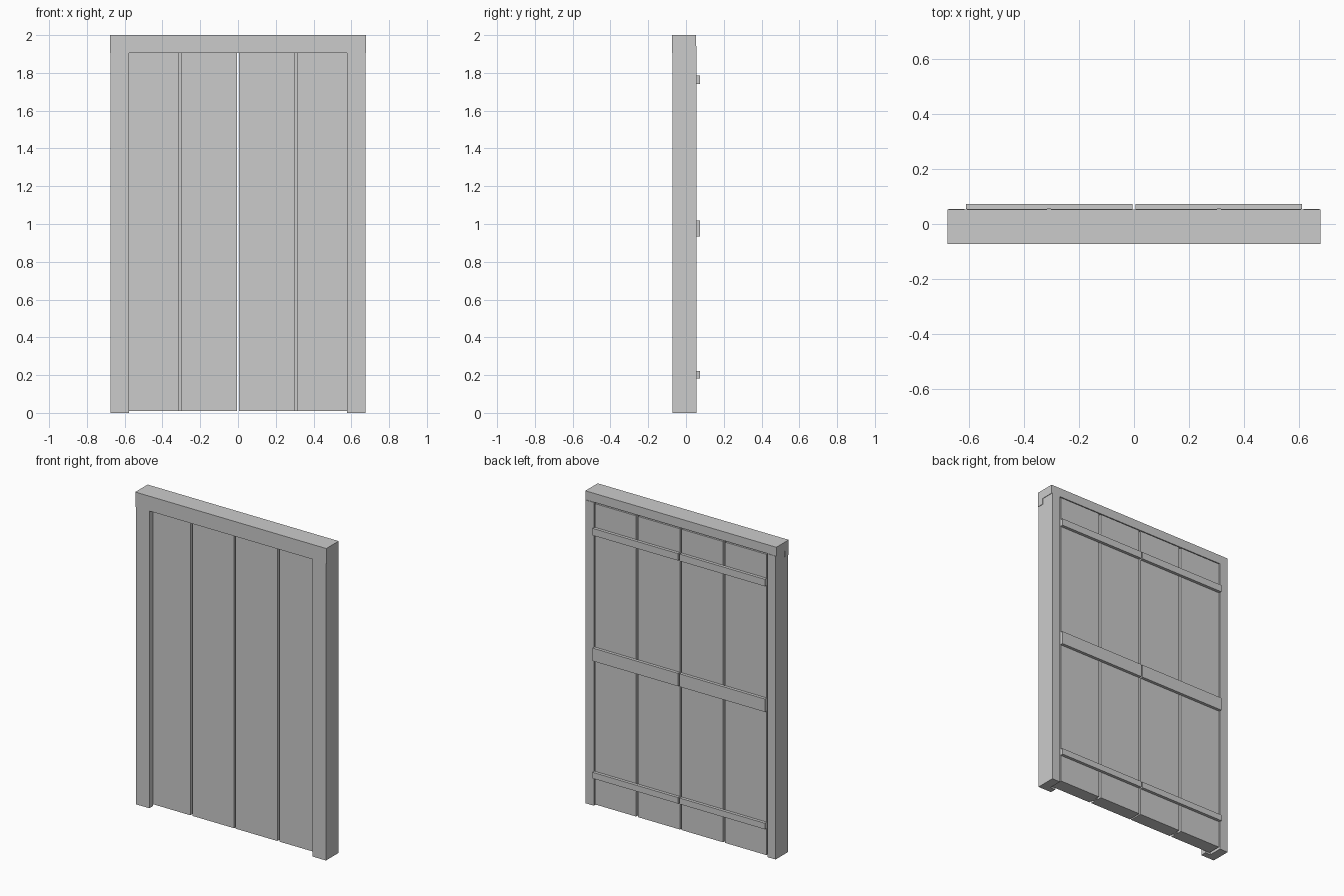
import bpy, bmesh
from mathutils import Vector

if "Cube" in bpy.data.objects:
    bpy.data.objects.remove(bpy.data.objects["Cube"])

FRONT, REBATE, BACK = -0.073, -0.033, 0.055   # depth planes in y
BATTEN_BACK = 0.073


def prism(name, points, offset):
    """Extrude a closed 3D profile along an offset vector."""
    bm = bmesh.new()
    face = bm.faces.new([bm.verts.new(p) for p in points])
    ext = bmesh.ops.extrude_face_region(bm, geom=[face])
    moved = [g for g in ext["geom"] if isinstance(g, bmesh.types.BMVert)]
    bmesh.ops.translate(bm, verts=moved, vec=Vector(offset))
    bmesh.ops.recalc_face_normals(bm, faces=bm.faces)
    mesh = bpy.data.meshes.new(name)
    bm.to_mesh(mesh)
    bm.free()
    obj = bpy.data.objects.new(name, mesh)
    bpy.context.collection.objects.link(obj)
    return obj


def upright(name, plan, side, z0, z1):
    """Vertical prism from an xy plan, mirrored by side."""
    return prism(name, [(side * x, y, z0) for x, y in plan], (0, 0, z1 - z0))


# Rebated lintel with an L-shaped section
lintel = [(FRONT, 1.905), (REBATE, 1.905), (REBATE, 1.943),
          (0.052, 1.943), (0.052, 2.0), (FRONT, 2.0)]
prism("lintel", [(-0.677, y, z) for y, z in lintel], (1.354, 0, 0))

# Rebated jamb plan
jamb = [(0.578, FRONT + 0.001), (0.674, FRONT + 0.001), (0.674, BACK),
        (0.615, BACK), (0.615, REBATE), (0.578, REBATE)]

# Door leaf plan: two planks joined by a tongue, grooved on both faces
inner, outer, g0, g1, depth = 0.005, 0.607, 0.301, 0.316, 0.03
y0, y1 = REBATE + 0.001, BACK - 0.001
leaf = [(inner, y0), (g0, y0), (g0, y0 + depth), (g1, y0 + depth), (g1, y0),
        (outer, y0), (outer, y1), (g1, y1), (g1, y1 - depth),
        (g0, y1 - depth), (g0, y1), (inner, y1)]

# Batten heights on the back of each leaf
battens = {"bottom": (0.183, 0.222), "middle": (0.935, 1.018), "top": (1.74, 1.785)}

for label, side in (("left", -1), ("right", 1)):
    upright(f"{label}_jamb", jamb, side, 0.0, 1.943)
    upright(f"{label}_door_leaf", leaf, side, 0.01, 1.937)
    for level, (z0, z1) in battens.items():
        plan = [(0.005, y1), (0.611, y1), (0.611, BATTEN_BACK), (0.005, BATTEN_BACK)]
        upright(f"{label}_{level}_batten", plan, side, z0, z1)
